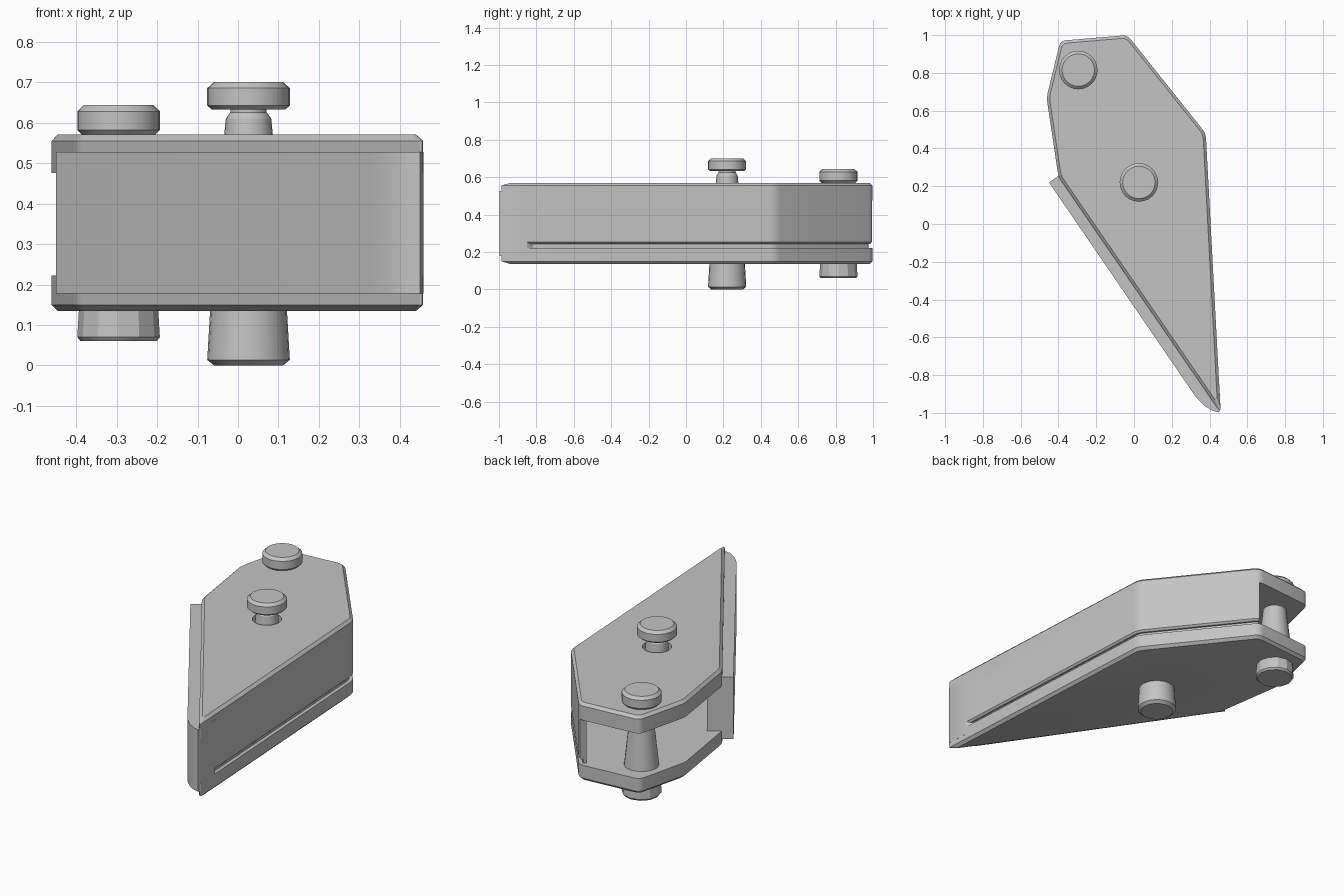
import bpy, bmesh, math
from mathutils import Vector

cube = bpy.data.objects.get("Cube")
if cube:
    bpy.data.objects.remove(cube, do_unlink=True)

grey = bpy.data.materials.new("plain_grey")
grey.use_nodes = True
COLOUR = (0.55, 0.55, 0.55, 1)
grey.diffuse_color = COLOUR
grey.node_tree.nodes["Principled BSDF"].inputs["Base Color"].default_value = COLOUR


def finish(name, bm):
    bmesh.ops.recalc_face_normals(bm, faces=bm.faces)
    mesh = bpy.data.meshes.new(name)
    bm.to_mesh(mesh)
    bm.free()
    mesh.materials.append(grey)
    obj = bpy.data.objects.new(name, mesh)
    bpy.context.collection.objects.link(obj)
    bpy.ops.object.select_all(action='DESELECT')
    obj.select_set(True)
    bpy.context.view_layer.objects.active = obj
    bpy.ops.object.shade_smooth_by_angle(angle=math.radians(25))


def round_corners(points, cut, steps=4):
    """Replace each corner with a short curve."""
    out = []
    for i, p in enumerate(points):
        a = p + (points[i - 1] - p).normalized() * cut
        b = p + (points[(i + 1) % len(points)] - p).normalized() * cut
        for s in range(steps + 1):
            t = s / steps
            out.append(a * (1 - t) ** 2 + p * 2 * t * (1 - t) + b * t * t)
    return out


def inset(points, dist, closed=True):
    """Offset a counter-clockwise outline inwards."""
    out, n = [], len(points)
    for i, p in enumerate(points):
        dirs = []
        if closed or i > 0:
            dirs.append((p - points[i - 1]).normalized())
        if closed or i < n - 1:
            dirs.append((points[(i + 1) % n] - p).normalized())
        norms = [Vector((-d.y, d.x)) for d in dirs]
        mid = sum(norms, Vector((0, 0))).normalized()
        out.append(p + mid * (dist / mid.dot(norms[0])))
    return out


def circle(centre, r, sides):
    angles = [math.tau * k / sides for k in range(sides)]
    return [(centre[0] + r * math.cos(a), centre[1] + r * math.sin(a)) for a in angles]


def skin(bm, rings):
    """Join a stack of (outline, height) rings; return the vertex loops."""
    loops = [[bm.verts.new((p[0], p[1], z)) for p in pts] for pts, z in rings]
    for low, high in zip(loops, loops[1:]):
        for i in range(len(low)):
            j = (i + 1) % len(low)
            bm.faces.new((low[i], low[j], high[j], high[i]))
    return loops


def loft(name, rings):
    """Skinned stack of rings with both ends capped."""
    bm = bmesh.new()
    loops = skin(bm, rings)
    bm.faces.new(loops[0][::-1])
    bm.faces.new(loops[-1])
    finish(name, bm)


def loft_with_hole(name, rings, hole):
    """Skinned stack of rings with a round hole from bottom to top."""
    bm = bmesh.new()
    outer = skin(bm, rings)
    bore = skin(bm, [(hole, rings[0][1]), (hole, rings[-1][1])])
    for end in (0, -1):
        edges = [bm.edges.get((loop[i - 1], loop[i]))
                 for loop in (outer[end], bore[end]) for i in range(len(loop))]
        bmesh.ops.triangle_fill(bm, edges=edges, use_beauty=True)
    finish(name, bm)


def lathe(name, centre, profile, sides=24):
    """Turn a (radius, height) profile about a vertical axis."""
    loft(name, [(circle(centre, r, sides), z) for r, z in profile])


# Plate outline, counter-clockwise from the front tip
corners = [Vector(p) for p in ((0.459, -1.0), (0.38, 0.48), (-0.035, 1.0),
                               (-0.39, 0.97), (-0.463, 0.67), (-0.40, 0.25))]
outline = round_corners(corners, 0.03)
edge = round_corners(inset(corners, 0.015), 0.025)
FRONT_PIN, REAR_PIN = (0.026, 0.22), (-0.295, 0.815)

# Top and bottom plates with chamfered outer edges
loft_with_hole("top_plate", [(outline, 0.475), (outline, 0.555), (edge, 0.57)],
               circle(FRONT_PIN, 0.075, 24))
loft("bottom_plate", [(edge, 0.135), (outline, 0.15), (outline, 0.222)])

# Side wall hanging from the top plate, with a recessed groove at its foot
run = outline[4:13]
inner = inset(run, 0.035, closed=False)[::-1]
chamfer = inset(run, 0.01, closed=False)
recess = inset(run, 0.02, closed=False)
loft("side_wall", [(chamfer + inner, 0.243), (run + inner, 0.253), (run + inner, 0.475)])
loft("groove_back", [(recess + inner, 0.222), (recess + inner, 0.243)])

# Thick front bar, standing proud of the plates and rounded at the tip
bar = [(-0.45, 0.22), (0.33, -0.92), (0.375, -0.965), (0.42, -0.99), (0.45, -0.997),
       (0.458, -0.975), (0.4515, -0.85), (-0.34, 0.297)]
loft("front_bar", [(bar, 0.178), (bar, 0.527)])

# Front pin: thick foot, tapering shaft, neck and round head
lathe("front_pin", FRONT_PIN, [
    (0.085, 0), (0.102, 0.014), (0.095, 0.135), (0.085, 0.3), (0.062, 0.55),
    (0.056, 0.61), (0.045, 0.625), (0.045, 0.632), (0.09, 0.632), (0.102, 0.642),
    (0.102, 0.685), (0.086, 0.70)])

# Rear pin: nut, tapering shaft and round head
lathe("rear_nut", REAR_PIN, [(0.094, 0.06), (0.102, 0.07), (0.098, 0.137)], 12)
lathe("rear_shaft", REAR_PIN, [(0.092, 0.2), (0.06, 0.5)])
lathe("rear_head", REAR_PIN, [(0.088, 0.568), (0.102, 0.582), (0.102, 0.628), (0.086, 0.643)])
